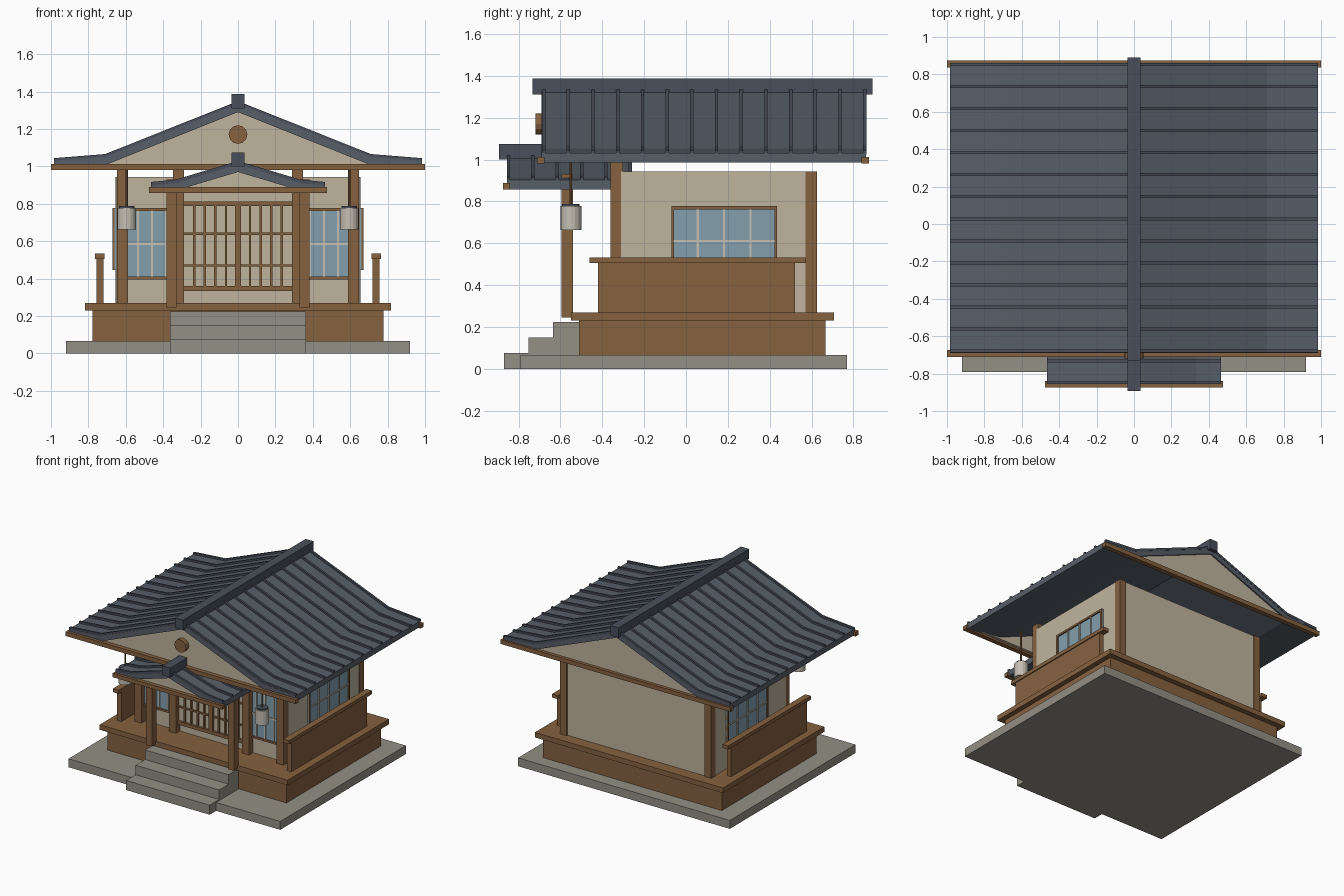
import bpy, bmesh, math
from mathutils import Matrix, Vector

if "Cube" in bpy.data.objects:
    bpy.data.objects.remove(bpy.data.objects["Cube"])


def material(name, rgb):
    m = bpy.data.materials.new(name)
    m.diffuse_color = (*[(c / 255) ** 2.2 for c in rgb], 1)
    m.use_nodes = True
    m.node_tree.nodes["Principled BSDF"].inputs["Base Color"].default_value = m.diffuse_color
    return m


WOOD = material("wood", (133, 98, 66))
PLASTER = material("plaster", (190, 178, 156))
SLATE = material("slate", (88, 95, 104))
RIDGE = material("dark_slate", (74, 80, 92))
STONE = material("stone", (146, 142, 132))
GLASS = material("glass", (130, 158, 172))
PALE = material("pale_paper", (196, 190, 178))


def finish(name, bm, mat):
    bmesh.ops.recalc_face_normals(bm, faces=bm.faces)
    me = bpy.data.meshes.new(name)
    bm.to_mesh(me)
    bm.free()
    me.materials.append(mat)
    ob = bpy.data.objects.new(name, me)
    bpy.context.collection.objects.link(ob)
    return ob


def box(name, x, y, z, mat):
    bm = bmesh.new()
    bmesh.ops.create_cube(bm, size=1)
    for v in bm.verts:
        for i, (a, b) in enumerate((x, y, z)):
            v.co[i] = (a + b) / 2 + v.co[i] * (b - a)
    return finish(name, bm, mat)


def pair(name, x, y, z, mat):
    box(name + "_right", x, y, z, mat)
    box(name + "_left", (-x[1], -x[0]), y, z, mat)


def extrude_y(name, pts, y0, y1, mat):
    bm = bmesh.new()
    f = bm.faces.new([bm.verts.new((x, y0, z)) for x, z in pts])
    r = bmesh.ops.extrude_face_region(bm, geom=[f])
    verts = [g for g in r["geom"] if isinstance(g, bmesh.types.BMVert)]
    bmesh.ops.translate(bm, verts=verts, vec=(0, y1 - y0, 0))
    return finish(name, bm, mat)


def cylinder(name, c, r, depth, mat, sides=12, along_y=False):
    bm = bmesh.new()
    rot = Matrix.Rotation(math.pi / 2, 4, 'X') if along_y else Matrix()
    bmesh.ops.create_cone(bm, cap_ends=True, segments=sides, radius1=r, radius2=r,
                          depth=depth, matrix=Matrix.Translation(c) @ rot)
    return finish(name, bm, mat)


def mirrored(half):
    return [(-x, z) for x, z in reversed(half) if x > 0] + half


def roof(name, half, y0, y1, rib_ys, thick=0.045):
    # Bent roof shell with raised ribs running down each slope
    top = mirrored(half)
    under = [(x, z - thick) for x, z in reversed(top)]
    extrude_y(name, top + under, y0, y1, SLATE)
    rib = [(x, z + 0.014) for x, z in top] + [(x, z - 0.005) for x, z in reversed(top)]
    for i, y in enumerate(rib_ys):
        extrude_y(f"{name}_rib_{i}", rib, y - 0.008, y + 0.008, RIDGE)


# Stone base and steps
box("base_slab", (-0.92, 0.92), (-0.79, 0.77), (0, 0.066), STONE)
for i, y in enumerate((-0.87, -0.752, -0.635)):
    box(f"step_{i}", (-0.363, 0.363), (y, -0.5), (0, 0.075 * (i + 1)), STONE)

# Raised floor
box("floor_skirt", (-0.778, 0.778), (-0.51, 0.666), (0.066, 0.23), WOOD)
box("deck", (-0.817, 0.817), (-0.55, 0.708), (0.23, 0.27), WOOD)

# House body and posts
box("walls", (-0.652, 0.652), (-0.31, 0.615), (0.27, 0.943), PLASTER)
pair("outer_post", (0.588, 0.647), (-0.36, -0.30), (0.27, 0.99), WOOD)
pair("inner_post", (0.288, 0.347), (-0.36, -0.30), (0.27, 0.99), WOOD)
pair("porch_post", (0.33, 0.382), (-0.595, -0.54), (0.245, 0.93), WOOD)
pair("back_post", (0.60, 0.656), (0.57, 0.625), (0.27, 0.943), WOOD)

# Side railings
pair("rail_panel", (0.72, 0.757), (-0.42, 0.52), (0.27, 0.51), WOOD)
pair("rail_cap", (0.715, 0.765), (-0.46, 0.57), (0.505, 0.533), WOOD)

# Lattice sliding doors
box("door_panel", (-0.29, 0.29), (-0.322, -0.30), (0.34, 0.81), PLASTER)
for n, z in (("sill", (0.333, 0.36)), ("head", (0.788, 0.812))):
    box("door_" + n, (-0.29, 0.29), (-0.34, -0.30), z, WOOD)
box("door_middle_stile", (-0.016, 0.016), (-0.342, -0.30), (0.34, 0.81), WOOD)
for i in range(1, 5):
    c = 0.008 + i * 0.0565
    pair(f"door_bar_{i}", (c - 0.006, c + 0.006), (-0.335, -0.31), (0.36, 0.79), WOOD)
for i, z in enumerate((0.47, 0.64)):
    box(f"door_cross_bar_{i}", (-0.29, 0.29), (-0.333, -0.31), (z - 0.006, z + 0.006), WOOD)


def window(name, u, z, place):
    # place(u range, outward range, z range, part, material) lays a piece on its wall
    (a, b), (lo, hi) = u, z
    place(u, (-0.01, 0.008), z, name + "_glass", GLASS)
    for n, r in (("bottom", (lo, lo + 0.015)), ("top", (hi - 0.015, hi))):
        place(u, (0, 0.018), r, f"{name}_frame_{n}", WOOD)
    for n, r in (("start", (a, a + 0.013)), ("end", (b - 0.013, b))):
        place(r, (0, 0.018), z, f"{name}_frame_{n}", WOOD)
    for i in range(1, 4):
        c = a + (b - a) * i / 4
        place((c - 0.005, c + 0.005), (0, 0.015), (lo + 0.015, hi - 0.015), f"{name}_bar_{i}", PALE)
    m = (lo + hi) / 2
    place((a + 0.01, b - 0.01), (0, 0.014), (m - 0.005, m + 0.005), name + "_cross_bar", PALE)


window("side_window", (-0.07, 0.435), (0.445, 0.777),
       lambda u, o, z, n, m: pair(n, (0.652 + o[0], 0.652 + o[1]), u, z, m))
window("front_window", (0.31, 0.61), (0.395, 0.777),
       lambda u, o, z, n, m: pair(n, u, (-0.31 - o[1], -0.31 - o[0]), z, m))

# Main roof, gables, tie beams and ridge
MAIN = [(0, 1.335), (0.71, 1.052), (0.985, 1.03)]
roof("main_roof", MAIN, -0.69, 0.86, [-0.68 + 0.118 * i for i in range(14)])
gable = mirrored([(0, 1.30), (0.71, 1.015), (0.9, 0.995)])
extrude_y("front_gable", gable, -0.68, -0.655, PLASTER)
extrude_y("back_gable", gable, 0.825, 0.85, PLASTER)
box("front_beam", (-1, 1), (-0.712, -0.675), (0.98, 1.013), WOOD)
box("back_beam", (-1, 1), (0.838, 0.875), (0.98, 1.013), WOOD)
box("main_ridge", (-0.035, 0.035), (-0.733, 0.89), (1.31, 1.388), RIDGE)
cylinder("gable_disc", (0, -0.698, 1.17), 0.05, 0.04, WOOD, 12, True)

# Porch roof
PORCH = [(0, 1.015), (0.335, 0.915), (0.465, 0.903)]
roof("porch_roof", PORCH, -0.855, -0.26, [-0.848 + 0.1165 * i for i in range(6)])
extrude_y("porch_gable", mirrored([(0, 0.98), (0.335, 0.877), (0.43, 0.868)]),
          -0.845, -0.82, PLASTER)
box("porch_beam", (-0.477, 0.477), (-0.875, -0.84), (0.858, 0.889), WOOD)
box("porch_ridge", (-0.035, 0.035), (-0.893, -0.24), (1.0, 1.073), RIDGE)

# Hanging lanterns
for side, s in (("right", 1), ("left", -1)):
    c = (s * 0.595, -0.55)
    body = cylinder("lantern_" + side, (*c, 0.72), 0.05, 0.115, PALE, 16)
    cylinder("lantern_cap_" + side, (*c, 0.781), 0.042, 0.012, RIDGE, 16)
    cylinder("lantern_rod_" + side, (*c, 0.92), 0.006, 0.28, WOOD, 8)
